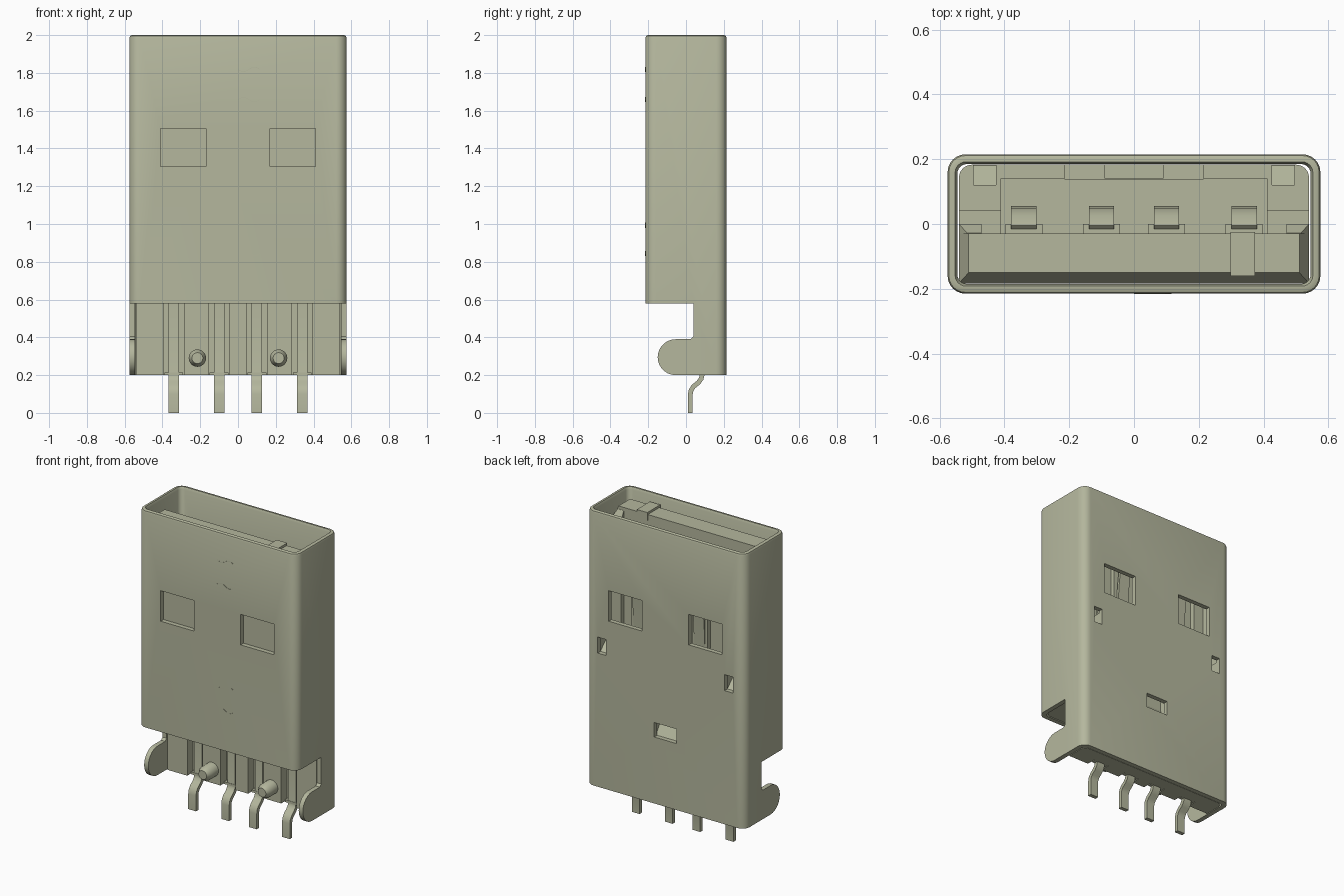
import bpy, bmesh, math
from mathutils import Vector

if "Cube" in bpy.data.objects:
    bpy.data.objects.remove(bpy.data.objects["Cube"], do_unlink=True)

mat = bpy.data.materials.new("warm grey metal")
mat.use_nodes = True
COLOUR = (0.46, 0.475, 0.34, 1)
mat.diffuse_color = COLOUR
mat.node_tree.nodes["Principled BSDF"].inputs["Base Color"].default_value = COLOUR


def finish(name, bm):
    bmesh.ops.recalc_face_normals(bm, faces=bm.faces[:])
    me = bpy.data.meshes.new(name)
    bm.to_mesh(me)
    bm.free()
    me.materials.append(mat)
    ob = bpy.data.objects.new(name, me)
    bpy.context.collection.objects.link(ob)
    return ob


def activate(ob):
    bpy.ops.object.select_all(action='DESELECT')
    ob.select_set(True)
    bpy.context.view_layer.objects.active = ob


def smooth(ob):
    activate(ob)
    bpy.ops.object.shade_smooth_by_angle(angle=math.radians(30))


def loft(name, loops, closed=False):
    """Skin equal-length loops; cap the ends unless the skin closes on itself."""
    bm = bmesh.new()
    rings = [[bm.verts.new(p) for p in loop] for loop in loops]
    n = len(rings[0])
    pairs = list(zip(rings, rings[1:]))
    if closed:
        pairs.append((rings[-1], rings[0]))
    else:
        bm.faces.new(rings[0])
        bm.faces.new(rings[-1])
    for a, b in pairs:
        for i in range(n):
            j = (i + 1) % n
            bm.faces.new((a[i], a[j], b[j], b[i]))
    return finish(name, bm)


def rect(x0, x1, y0, y1, z):
    return [(x0, y0, z), (x1, y0, z), (x1, y1, z), (x0, y1, z)]


def box(name, x0, x1, y0, y1, z0, z1):
    return loft(name, [rect(x0, x1, y0, y1, z0), rect(x0, x1, y0, y1, z1)])


def side_prism(name, pts, x0, x1):
    """Extrude a (y, z) profile across x."""
    return loft(name, [[(x, y, z) for y, z in pts] for x in (x0, x1)])


def strip(name, path, xc, width, t):
    """Bent sheet strip following a (y, z) path."""
    left, right = [], []
    for i, p in enumerate(path):
        a, b = Vector(path[max(i - 1, 0)]), Vector(path[min(i + 1, len(path) - 1)])
        d = (b - a).normalized()
        n = Vector((-d.y, d.x)) * t / 2
        left.append(tuple(Vector(p) + n))
        right.append(tuple(Vector(p) - n))
    return side_prism(name, left + right[::-1], xc - width / 2, xc + width / 2)


def rounded(hx, hy, r, z, seg=6):
    pts = []
    for k, (sx, sy) in enumerate([(1, 1), (-1, 1), (-1, -1), (1, -1)]):
        for i in range(seg + 1):
            a = math.pi / 2 * (k + i / seg)
            pts.append((sx * (hx - r) + r * math.cos(a), sy * (hy - r) + r * math.sin(a), z))
    return pts


def cut(ob, cutters):
    for c in cutters:
        c.hide_render = True
        activate(ob)
        m = ob.modifiers.new("cut", 'BOOLEAN')
        m.operation, m.solver, m.object = 'DIFFERENCE', 'EXACT', c
        bpy.ops.object.modifier_apply(modifier=m.name)
        bpy.data.objects.remove(c, do_unlink=True)


PINS = (-0.34, -0.1, 0.1, 0.34)

# Metal sleeve: hollow rounded tube with a softened mouth
shell = loft("shell", [
    rounded(0.575, 0.215, 0.055, 0.2), rounded(0.575, 0.215, 0.055, 1.985),
    rounded(0.571, 0.211, 0.051, 1.996), rounded(0.562, 0.202, 0.044, 2.0),
    rounded(0.552, 0.192, 0.034, 2.0), rounded(0.545, 0.185, 0.03, 1.985),
    rounded(0.545, 0.185, 0.03, 0.2)], closed=True)
cutters = [box("front_cutter", -0.7, 0.7, -0.4, 0.04, 0.1, 0.58),
           box("latch_cutter", -0.08, 0.08, 0.1, 0.3, 0.635, 0.73)]
for s in (-1, 1):
    a, b = sorted((s * 0.17, s * 0.41))
    cutters.append(box("window_cutter", a, b, -0.4, 0.4, 1.305, 1.505))
    a, b = sorted((s * 0.43, s * 0.49))
    cutters.append(box("slot_cutter", a, b, 0.1, 0.3, 1.075, 1.18))
cut(shell, cutters)
smooth(shell)

# Round-ended side hooks
hook = [(0.06, 0.2), (0.06, 0.41), (0.04, 0.405), (0.025, 0.39)]
hook += [(-0.055 - 0.095 * math.sin(math.pi * i / 14),
          0.295 + 0.095 * math.cos(math.pi * i / 14)) for i in range(15)]
for s, side in ((1, "left"), (-1, "right")):
    a, b = sorted((s * 0.545, s * 0.575))
    smooth(side_prism(side + "_hook", hook, a, b))

# Insulator body, thinner where it is exposed at the front
body = loft("body", [rounded(0.54, 0.183, 0.04, 0.2), rounded(0.54, 0.183, 0.04, 1.17)])
cutters = [box("step_cutter", -0.7, 0.7, -0.4, 0.04, 0.1, 0.585),
           box("recess_cutter", -0.41, 0.41, -0.03, 0.14, 1.1, 1.3),
           box("ledge_cutter", -0.7, 0.7, -0.03, 0.04, 1.13, 1.3),
           box("channel_cutter", -0.215, 0.215, 0.139, 0.3, 0.76, 1.3),
           side_prism("latch_pocket", [(0.3, 0.62), (0.19, 0.62), (0.14, 0.7),
                                       (0.14, 0.8), (0.3, 0.8)], -0.09, 0.09)]
for s in (-1, 1):
    a, b = sorted((s * 0.425, s * 0.495))
    cutters.append(side_prism("slot_pocket", [(0.3, 1.07), (0.18, 1.07), (0.12, 1.13),
                                              (0.12, 1.2), (0.3, 1.2)], a, b))
for x in PINS:
    cutters.append(box("groove_cutter", x - 0.055, x + 0.055, 0.0, 0.1, 0.1, 0.583))
cut(body, cutters)
smooth(body)

# Tongue with chamfered tip, side rails and raised pad
loft("tongue", [rect(-0.54, 0.54, -0.183, -0.03, 1.0),
                rect(-0.54, 0.54, -0.183, -0.03, 1.87),
                rect(-0.51, 0.51, -0.15, -0.03, 1.94)])
box("tongue_pad", 0.298, 0.374, -0.16, -0.025, 1.9, 1.955)
for s, side in ((1, "left"), (-1, "right")):
    a, b = sorted((s * 0.47, s * 0.54))
    c, d = sorted((s * 0.47, s * 0.515))
    loft(side + "_rail", [rect(a, b, -0.035, 0, 1.0), rect(a, b, -0.035, 0, 1.87),
                          rect(c, d, -0.035, -0.028, 1.92)])

# Contacts: ribs on the tongue, bowed springs and bent solder pins
for i, x in enumerate(PINS, 1):
    box(f"contact_rib_{i}", x - 0.057, x + 0.057, -0.035, 0, 1.0, 1.87)
    smooth(strip(f"contact_spring_{i}",
                 [(-0.01, 1.08), (0.0, 1.3), (0.02, 1.55), (0.04, 1.7), (0.047, 1.76),
                  (0.04, 1.81), (0.02, 1.85), (-0.01, 1.88)], x, 0.078, 0.016))
    smooth(strip(f"solder_pin_{i}",
                 [(0.085, 0.585), (0.085, 0.2), (0.08, 0.18), (0.065, 0.16), (0.04, 0.14),
                  (0.027, 0.12), (0.023, 0.1), (0.023, 0)], x, 0.056, 0.025))
    box(f"pin_shoulder_{i}", x - 0.05, x + 0.05, 0.07, 0.105, 0.2, 0.215)

# Locating pegs with chamfered ends
for s, side in ((1, "left"), (-1, "right")):
    loops = [[(s * 0.215 + r * math.cos(2 * math.pi * i / 24), y,
               0.29 + r * math.sin(2 * math.pi * i / 24)) for i in range(24)]
             for y, r in ((0.06, 0.046), (-0.03, 0.046), (-0.06, 0.029))]
    smooth(loft(side + "_peg", loops))

# Thin curved joint marks on the front face
for i, (z, f) in enumerate(((1.82, 1), (1.66, -1), (0.995, 1), (0.845, -1)), 1):
    top = [(0.115 * k / 12, z + f * 0.012 * math.sin(2 * math.pi * k / 12 + math.pi))
           for k in range(13)]
    pts = top + [(x, q - 0.003) for x, q in reversed(top)]
    loft(f"joint_mark_{i}", [[(x, y, q) for x, q in pts] for y in (-0.216, -0.212)])
